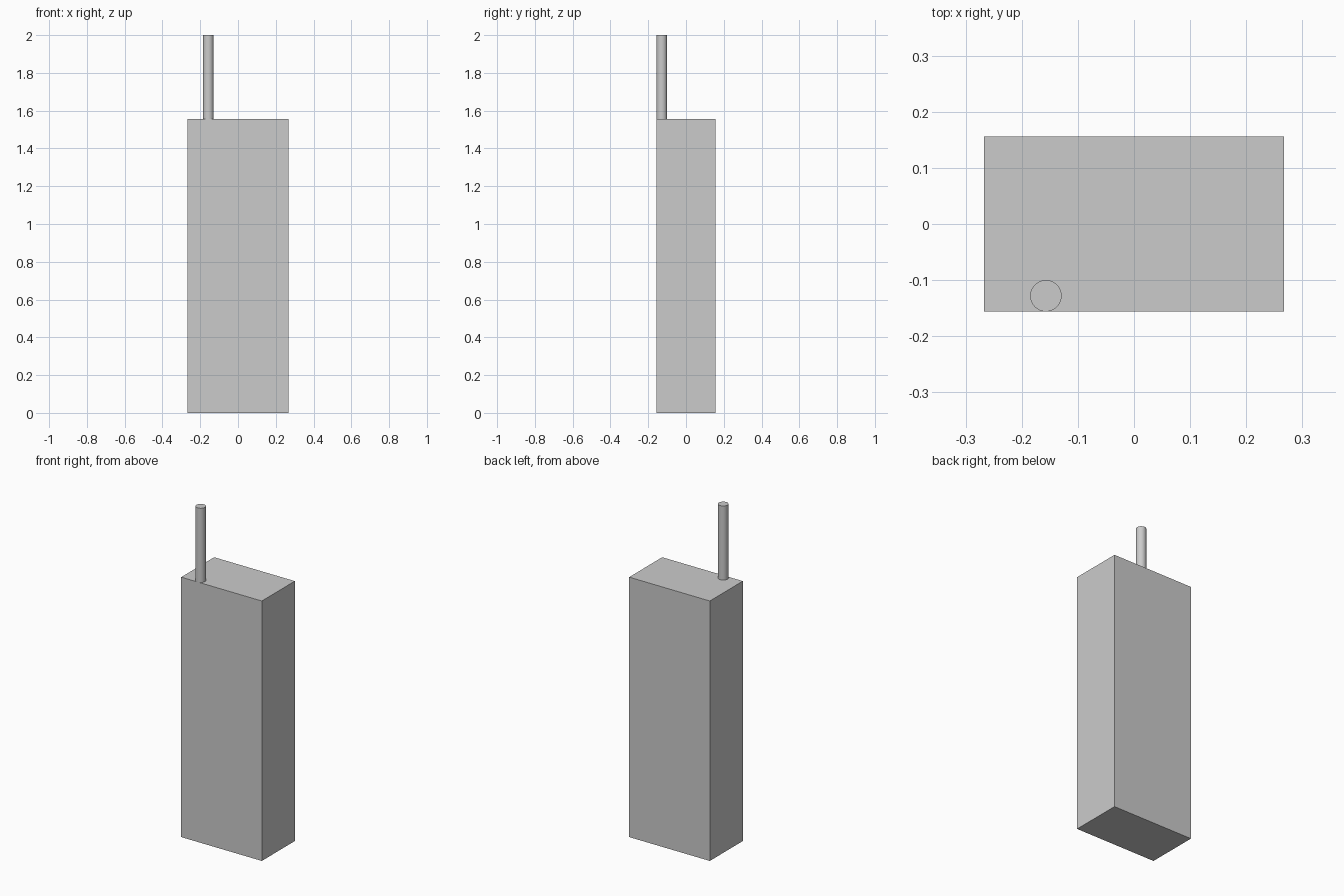
import bpy

default_cube = bpy.data.objects.get("Cube")
if default_cube:
    bpy.data.objects.remove(default_cube, do_unlink=True)

WIDTH, DEPTH, BODY_TOP, TOTAL = 0.534, 0.312, 1.556, 2.0
RADIUS = 0.028

# One plain grey for the whole model
grey = bpy.data.materials.new("plain_grey")
grey.use_nodes = True
color = (0.6, 0.6, 0.6, 1)
grey.diffuse_color = color
grey.node_tree.nodes["Principled BSDF"].inputs["Base Color"].default_value = color


def finish(name):
    obj = bpy.context.object
    obj.name = name
    obj.data.materials.append(grey)
    bpy.ops.object.transform_apply(location=False, rotation=False, scale=True)
    return obj


# Box-shaped handset body
bpy.ops.mesh.primitive_cube_add(size=1, location=(0, 0, BODY_TOP / 2))
bpy.context.object.scale = (WIDTH, DEPTH, BODY_TOP)
finish("body")

# Round antenna flush with the front edge
bpy.ops.mesh.primitive_cylinder_add(
    vertices=48, radius=RADIUS, depth=TOTAL - BODY_TOP,
    location=(-0.157, RADIUS - DEPTH / 2, (TOTAL + BODY_TOP) / 2))
finish("antenna")
bpy.ops.object.shade_smooth_by_angle()
